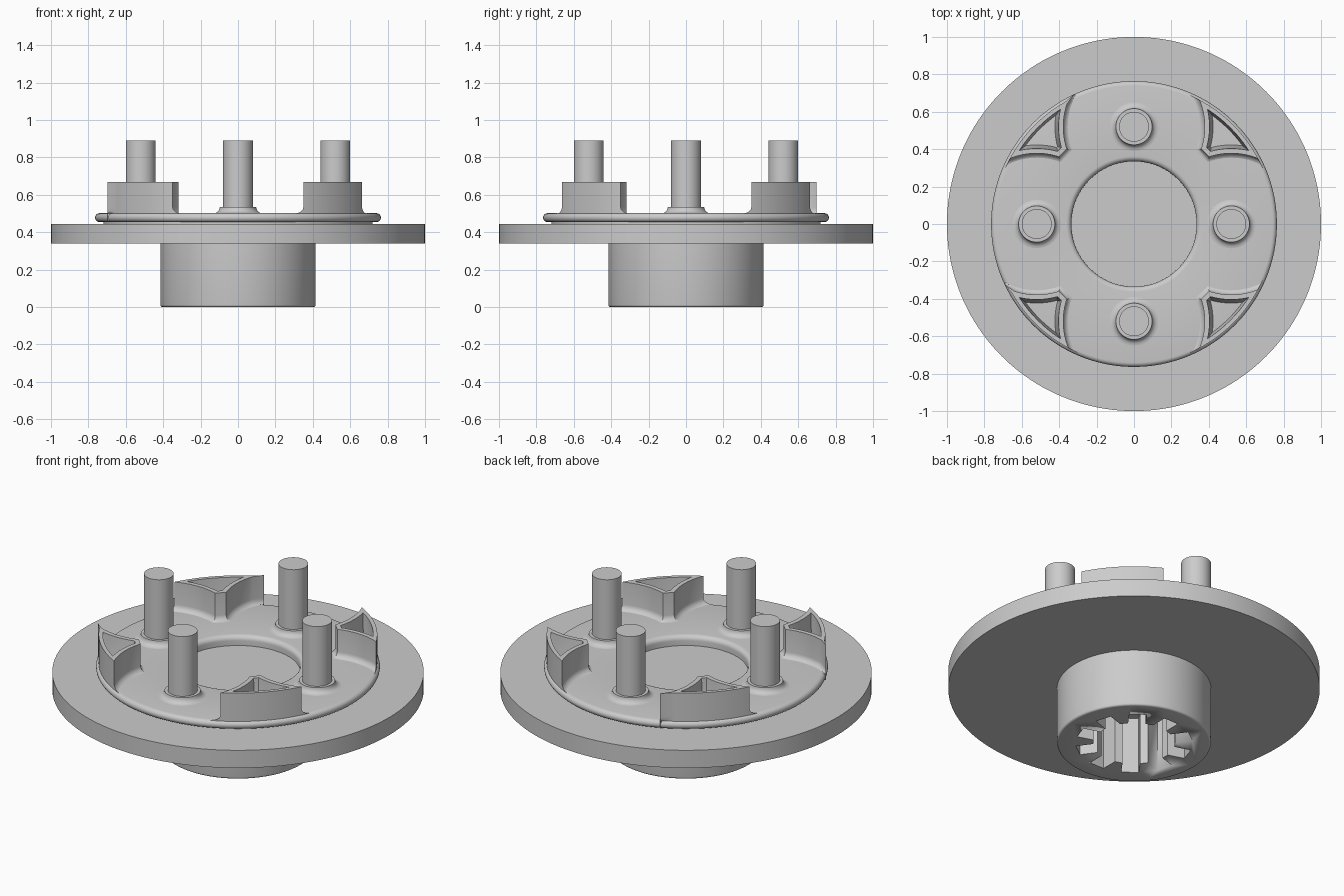
import bpy, bmesh, math
from mathutils import Matrix

if "Cube" in bpy.data.objects:
    bpy.data.objects.remove(bpy.data.objects["Cube"])

metal = bpy.data.materials.new("light_grey")
metal.diffuse_color = (0.6, 0.6, 0.6, 1)
metal.use_nodes = True
metal.node_tree.nodes["Principled BSDF"].inputs["Base Color"].default_value = metal.diffuse_color


def finish(name, bm, angle=35):
    """Turn a bmesh into a named, coloured object with sharp edges kept."""
    bmesh.ops.recalc_face_normals(bm, faces=bm.faces)
    mesh = bpy.data.meshes.new(name)
    bm.to_mesh(mesh)
    bm.free()
    mesh.materials.append(metal)
    ob = bpy.data.objects.new(name, mesh)
    bpy.context.collection.objects.link(ob)
    bpy.ops.object.select_all(action='DESELECT')
    ob.select_set(True)
    bpy.context.view_layer.objects.active = ob
    bpy.ops.object.shade_smooth_by_angle(angle=math.radians(angle))
    return ob


def skin(loops, closed=False):
    """Join stacked loops of points; cap the ends unless closed."""
    bm = bmesh.new()
    rings = [[bm.verts.new(p) for p in lp] for lp in loops]
    n = len(rings[0])
    pairs = list(zip(rings, rings[1:])) + ([(rings[-1], rings[0])] if closed else [])
    for a, b in pairs:
        for i in range(n):
            j = (i + 1) % n
            bm.faces.new((a[i], a[j], b[j], b[i]))
    if not closed:
        bm.faces.new(rings[0])
        bm.faces.new(rings[-1])
    return bm


def lathe(profile, seg, closed=False):
    return skin([[(r * math.cos(2 * math.pi * i / seg), r * math.sin(2 * math.pi * i / seg), z)
                  for i in range(seg)] for r, z in profile], closed)


def arc(cx, cz, r, a0, a1, n=6):
    return [(cx + r * math.cos(math.radians(a0 + (a1 - a0) * i / n)),
             cz + r * math.sin(math.radians(a0 + (a1 - a0) * i / n))) for i in range(n + 1)]


# Large flat flange
finish("flange_disc", lathe([(1, 0.34), (1, 0.445)], 160))

# Hub with ten-slot splined socket
hub = finish("hub", lathe([(0.403, 0)] + arc(0.403, 0.012, 0.012, -90, 0, 4)[1:]
                          + [(0.415, 0.341)], 128))
spline = []
for k in range(10):
    mid = math.radians(90 + 36 * k)
    for r, half in ((0.22, 0.047), (0.315, 0.047)):
        spline.append((mid, r, -half))
    for r, half in ((0.315, 0.047), (0.22, 0.047)):
        spline.append((mid, r, half))
loop = []
for mid, r, t in spline:
    d = math.sqrt(r * r - t * t)
    loop.append((d * math.cos(mid) - t * math.sin(mid), d * math.sin(mid) + t * math.cos(mid)))
cutter = finish("socket_cutter", skin([[(x, y, z) for x, y in loop] for z in (-0.1, 0.335)]))
mod = hub.modifiers.new("socket", 'BOOLEAN')
mod.object, mod.operation, mod.solver = cutter, 'DIFFERENCE', 'EXACT'
bpy.context.view_layer.objects.active = hub
bpy.ops.object.modifier_apply(modifier="socket")
bpy.data.objects.remove(cutter)

# Raised ring with rounded rims, on a thin recessed neck
ring = (arc(0.74, 0.478, 0.024, -90, 90, 10) + arc(0.363, 0.474, 0.028, 90, 180)
        + [(0.335, 0.44), (0.72, 0.44), (0.72, 0.454)])
finish("raised_ring", lathe(ring, 160, closed=True))

# Four pins, each on a flared collar
PIN = 0.52
pin = [(0.08, 0.89), (0.08, 0.535), (0.095, 0.535)] + arc(0.13, 0.535, 0.033, 180, 270, 5) + [(0.13, 0.46)]
for k in range(4):
    bm = lathe(pin, 48)
    a = math.pi / 2 * k
    bm.transform(Matrix.Translation((PIN * math.cos(a), PIN * math.sin(a), 0)))
    finish("pin_%d" % (k + 1), bm)


def pocket_outline(z, inner=0.0, outer=0.0, tip=False, n=12):
    """Three-cornered outline: two arcs around the pins, one around the axis."""
    a, R, c = 0.378 - inner, 0.75 + outer, 0.76 - inner * 1.414
    y0 = (c + PIN - math.sqrt(2 * a * a - (c - PIN) ** 2)) / 2
    y1 = (R * R - a * a + PIN * PIN) / (2 * PIN)
    t0, t1 = math.asin((y0 - PIN) / a), math.asin((y1 - PIN) / a)
    half = [(a * math.cos(t0 + (t1 - t0) * i / n), PIN + a * math.sin(t0 + (t1 - t0) * i / n))
            for i in range(n + 1)]
    s = math.asin(y1 / R)
    half += [(R * math.cos(s + (math.pi / 4 - s) * i / n), R * math.sin(s + (math.pi / 4 - s) * i / n))
             for i in range(1, n + 1)]
    pts = half + [(y, x) for x, y in half[-2::-1]]
    if tip:  # longer end corner
        pts[3 * n] = (0.697, 0.318)
    return [(x, y, z) for x, y in pts]


# Four hollow corner cups with a filleted base
for k in range(4):
    tip = k in (1, 2)
    loops = [pocket_outline(0.46, 0.035, 0, tip)]
    loops += [pocket_outline(z, 0.035 - (r - 0.0), 0, tip) for r, z in arc(0, 0.535, 0.035, -90, 0, 5)]
    loops += [pocket_outline(0.668, 0, 0, tip), pocket_outline(0.668, -0.026, -0.022),
              pocket_outline(0.60, -0.03, -0.025), pocket_outline(0.50, -0.045, -0.035)]
    bm = skin(loops)
    bm.transform(Matrix.Rotation(math.pi / 2 * k, 4, 'Z'))
    finish("corner_cup_%d" % (k + 1), bm)
